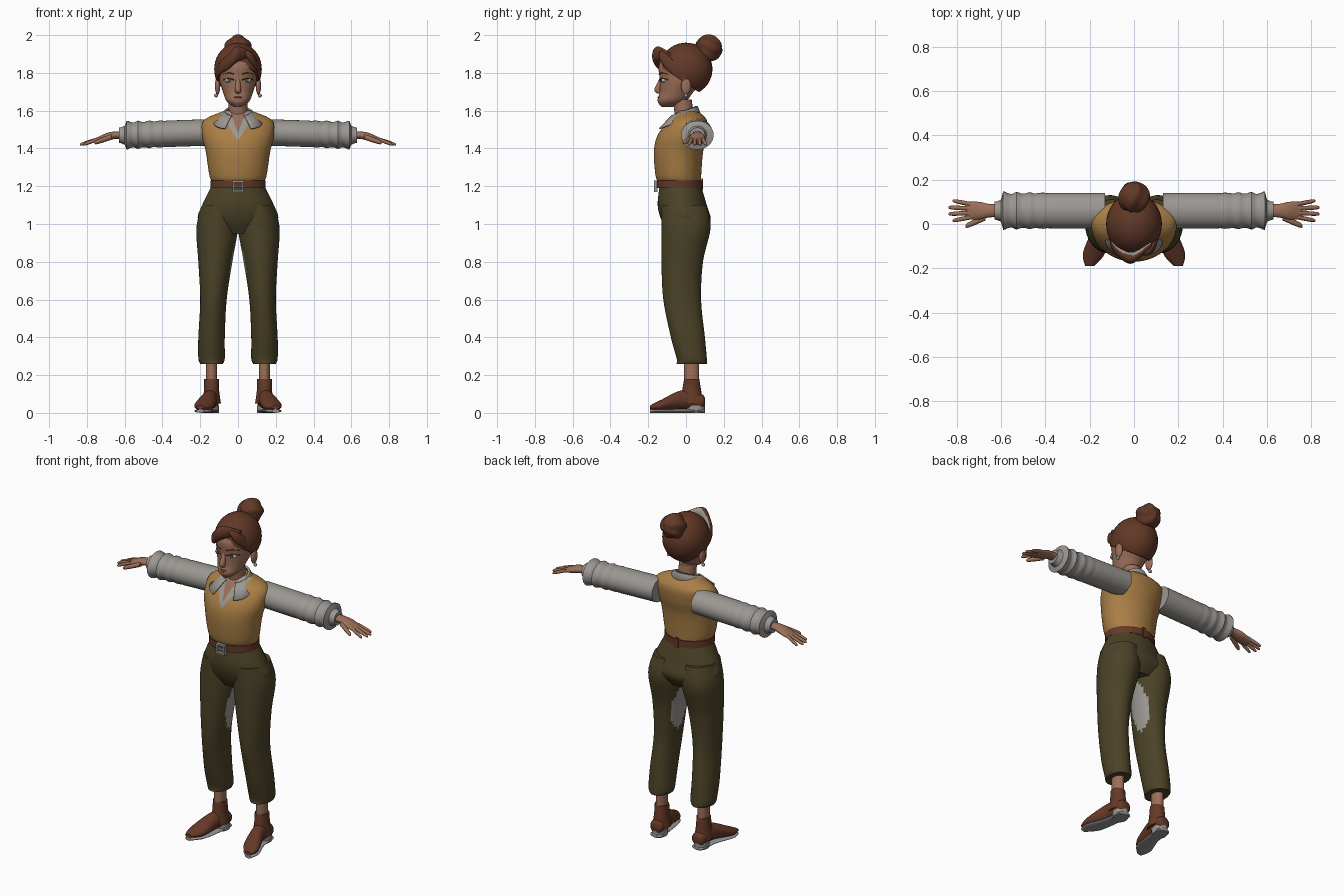
import bpy, bmesh, math
from mathutils import Vector

cube = bpy.data.objects.get("Cube")
if cube:
    bpy.data.objects.remove(cube)


def material(name, *rgb):
    m = bpy.data.materials.new(name)
    m.use_nodes = True
    m.diffuse_color = (*rgb, 1)
    m.node_tree.nodes["Principled BSDF"].inputs["Base Color"].default_value = (*rgb, 1)
    return m


SKIN = material("warm skin", .33, .16, .1)
HAIR = material("auburn hair", .12, .04, .02)
VEST = material("mustard knit", .4, .21, .06)
SHIRT = material("pale grey cloth", .33, .31, .29)
PANTS = material("olive cloth", .07, .055, .02)
LEATHER = material("brown leather", .13, .04, .02)
METAL = material("grey metal", .3, .3, .3)
EYE = material("eye white", .45, .47, .48)
IRIS = material("blue iris", .06, .12, .16)
LIPS = material("rose lips", .28, .09, .06)

X, Y, Z = Vector((1, 0, 0)), Vector((0, 1, 0)), Vector((0, 0, 1))
made = []


def finish(name, bm, materials, mirror=False):
    bmesh.ops.recalc_face_normals(bm, faces=bm.faces)
    mesh = bpy.data.meshes.new(name)
    bm.to_mesh(mesh)
    bm.free()
    for m in materials:
        mesh.materials.append(m)
    ob = bpy.data.objects.new(name, mesh)
    bpy.context.collection.objects.link(ob)
    if mirror:
        ob.modifiers.new("Mirror", 'MIRROR').use_mirror_merge = False
    made.append(ob)
    return ob


def spline(rows, steps):
    """Smooth curve through every row of numbers."""
    last = len(rows) - 1
    out = []
    for i in range(last):
        around = [rows[max(0, min(last, i + k))] for k in (-1, 0, 1, 2)]
        for s in range(steps):
            t = s / steps
            out.append([b + t / 2 * (c - a + t * (2 * a - 5 * b + 4 * c - d + t * (3 * b - a - 3 * c + d)))
                        for a, b, c, d in zip(*around)])
    return out + [list(rows[last])]


def sweep(name, rows, materials, side=X, up=Y, mirror=False, sides=32, steps=6, edit=None):
    """Join oval rings, each (x, y, z, half size along side, half size along up)."""
    bm = bmesh.new()
    rings = []
    for x, y, z, a, b in spline(rows, steps):
        angles = [math.tau * k / sides for k in range(sides)]
        rings.append([bm.verts.new(Vector((x, y, z)) + side * a * math.cos(t) + up * b * math.sin(t))
                      for t in angles])
    for low, high in zip(rings, rings[1:]):
        for k in range(sides):
            bm.faces.new((low[k], low[k - 1], high[k - 1], high[k]))
    bm.faces.new(rings[0])
    bm.faces.new(rings[-1])
    bmesh.ops.recalc_face_normals(bm, faces=bm.faces)
    bm.normal_update()
    if edit:
        edit(bm)
    return finish(name, bm, materials, mirror)


def place(bm, location, size):
    for v in bm.verts:
        v.co = Vector(location) + Vector([c * s for c, s in zip(v.co, size)])


def ball(name, location, size, mat, mirror=False, edit=None):
    bm = bmesh.new()
    bmesh.ops.create_uvsphere(bm, u_segments=32, v_segments=20, radius=1)
    place(bm, location, size)
    if edit:
        edit(bm)
    return finish(name, bm, [mat], mirror)


def box(name, location, size, mat):
    bm = bmesh.new()
    bmesh.ops.create_cube(bm, size=1)
    place(bm, location, size)
    return finish(name, bm, [mat])


def finger(name, base, tip, radius):
    """Tapered digit with a rounded end."""
    base, tip = Vector(base), Vector(tip)
    rows = [(*base.lerp(tip, t), radius * r, radius * r) for t, r in ((0, 1), (.5, 1), (.9, .8), (1, .3))]
    sweep(name, rows, [SKIN], Y, Z, mirror=True, sides=12, steps=3)


# Vest, with a V neck cut into the front
def cut_neck(bm):
    necklines = ((1, 1.44, .62), (2, 1.48, .36))
    for index, base, slope in necklines:
        for sign in (-1, 1):
            bmesh.ops.bisect_plane(bm, geom=bm.verts[:] + bm.edges[:] + bm.faces[:],
                                   plane_co=(0, 0, base), plane_no=(sign, 0, -slope))
    for f in bm.faces:
        c = f.calc_center_median()
        for index, base, slope in necklines:
            if c.y < 0 and abs(c.x) < slope * (c.z - base):
                f.material_index = index


sweep("vest", [(0, -.03, 1.22, .13, .11), (0, -.04, 1.25, .15, .12), (0, -.04, 1.38, .17, .13),
               (0, -.02, 1.47, .19, .13), (0, .01, 1.55, .18, .1), (0, .01, 1.6, .07, .05)],
      [VEST, SHIRT, SKIN], sides=48, edit=cut_neck)

# Shirt sleeves, with folds that deepen towards the cuff
sleeve = []
for i in range(24):
    x = .13 + i / 50
    fold = .03 * max(0, x - .35) * math.sin(110 * x)
    sleeve.append((x, .06, 1.49 - x / 30, .08 + fold, .07 + fold))
sleeve += [(.6, .06, 1.47, .05, .05), (.63, .06, 1.47, .04, .04)]
sweep("sleeve", sleeve, [SHIRT], Y, Z, mirror=True, steps=2)

# Folded collar, open at the throat
bm = bmesh.new()
previous = None
for k in range(-20, 21):
    turn = math.radians(8 * k)
    front = (1 - math.cos(turn)) / 2
    profile = ((.06, 1.62 - .05 * front), (.07, 1.62 - .05 * front),
               (.09 + .05 * front, 1.57 - .07 * front ** 2))
    row = [bm.verts.new((r * math.sin(turn) * (1 + front ** 4 / 2), r * math.cos(turn) - .01, z))
           for r, z in profile]
    if previous:
        for j in (0, 1):
            bm.faces.new((previous[j], previous[j + 1], row[j + 1], row[j]))
    previous = row
collar = finish("collar", bm, [SHIRT])
thickness = collar.modifiers.new("Thickness", 'SOLIDIFY')
thickness.thickness, thickness.offset = .008, 0

# Belt and buckle
sweep("belt", [(0, -.035, z, .146, .122) for z in (1.19, 1.23)], [LEATHER], sides=48, steps=1)
for sign in (-1, 1):
    box("buckle_side", (sign * .025, -.16, 1.2), (.01, .02, .06), METAL)
    box("buckle_bar", (0, -.16, 1.2 + sign * .025), (.06, .02, .01), METAL)
box("buckle_pin", (0, -.16, 1.2), (.04, .01, .01), METAL)
box("back_belt_loop", (0, .086, 1.21), (.02, .01, .06), LEATHER)


# Trousers, with a pale panel on each inner thigh
def inner_panel(bm):
    for f in bm.faces:
        c = f.calc_center_median()
        if f.normal.x < -.5 and math.hypot(c.y / .06, (c.z - .79) / .14) < 1:
            f.material_index = 1


sweep("trouser_hips", [(0, -.03, 1.2, .14, .11), (0, -.02, 1.1, .19, .13), (0, 0, 1.02, .21, .13),
                       (0, 0, .95, .12, .09)], [PANTS], sides=48)
sweep("trouser_leg", [(.14, .03, .26, .06, .08), (.14, .03, .29, .07, .08), (.14, .01, .4, .07, .09),
                      (.13, -.02, .6, .07, .1), (.12, -.02, .8, .09, .11), (.11, 0, .98, .11, .13),
                      (.1, -.01, 1.1, .09, .12)], [PANTS, SHIRT], mirror=True, sides=48, steps=10, edit=inner_panel)

# Ankles and ankle boots; the sole follows the outline of the foot
sweep("ankle", [(.14, .03, .15, .03, .04), (.14, .03, .3, .03, .04)], [SKIN], mirror=True)
sweep("boot_shaft", [(.14, .03, .05, .05, .06), (.14, .03, .12, .04, .05), (.14, .03, .18, .04, .04)],
      [LEATHER], mirror=True)
foot = [(.14, .1, .06, .02, .02), (.14, .08, .06, .04, .04), (.15, -.02, .07, .04, .05),
        (.18, -.13, .04, .05, .03), (.2, -.19, .03, .02, .01)]
sweep("boot_foot", foot, [LEATHER], X, Z, mirror=True)
sweep("boot_sole", [(x, y, .01, a, .01) for x, y, z, a, b in foot], [METAL], X, Z, mirror=True)
sweep("boot_heel", [(.14, .05, z, .04, .05) for z in (0, .04)], [METAL], mirror=True, steps=1)

# Hands: palm, four fanned fingers and thumb
sweep("palm", [(.6, .06, 1.47, .03, .02), (.65, .06, 1.47, .03, .02), (.7, .06, 1.46, .04, .02),
               (.76, .06, 1.44, .04, .01)], [SKIN], Y, Z, mirror=True)
for k, label in enumerate(("index", "middle", "ring", "little")):
    fan = k - 1.5
    finger(label + "_finger", (.74, .06 + .02 * fan, 1.45), (.84 - .01 * fan ** 2, .06 + .03 * fan, 1.42), .01)
finger("thumb", (.67, .03, 1.46), (.76, -.01, 1.43), .014)


# Neck, head and face
def face_front(x):
    return -.02 - .12 * math.sqrt(1 - (x / .1) ** 2)


sweep("neck", [(0, 0, 1.5, .06, .05), (0, -.01, 1.58, .05, .05), (0, -.02, 1.66, .05, .05)], [SKIN])
sweep("head", [(0, (front + back) / 2, z, width, (back - front) / 2) for z, front, back, width in (
    (1.62, -.13, -.07, .02), (1.65, -.15, 0, .06), (1.7, -.14, .04, .08), (1.77, -.14, .1, .1),
    (1.85, -.14, .11, .1), (1.93, -.07, .06, .05))], [SKIN], sides=48)
sweep("nose", [(0, -.13, 1.77, .01, .01), (0, -.15, 1.71, .016, .018), (0, -.14, 1.69, .01, .01)], [SKIN])
for label, height in (("upper", 1.67), ("lower", 1.66)):
    ball(label + "_lip", (0, -.14, height), (.024, .01, .006), LIPS)
ball("eye", (.048, -.115, 1.76), (.022, .017, .012), EYE, mirror=True)
ball("iris", (.048, -.13, 1.76), (.009, .005, .009), IRIS, mirror=True)
for label, height in (("upper_eyelid", 1.77), ("eyebrow", 1.8)):
    sweep(label, [(x, face_front(x), height - 8 * (x - .05) ** 2, .007, .003) for x in (.02, .05, .08)],
          [HAIR], Y, Z, mirror=True, sides=12)
ball("ear", (.108, 0, 1.73), (.014, .026, .045), SKIN, mirror=True)
ball("earring", (.116, 0, 1.68), (.01, .01, .01), METAL, mirror=True)


# Hair: cap trimmed along the hairline, rippled bun and swept fringe
def trim_hairline(bm):
    bmesh.ops.bisect_plane(bm, geom=bm.verts[:] + bm.edges[:] + bm.faces[:], plane_co=(0, -.07, 1.79),
                           plane_no=(0, -.55, -.83), clear_outer=True)
    bmesh.ops.holes_fill(bm, edges=[e for e in bm.edges if e.is_boundary])


bun = Vector((0, .12, 1.93))


def ripple(bm):
    for v in bm.verts:
        out = v.co - bun
        v.co += out * .06 * math.sin(5 * math.atan2(out.z, out.x) + 40 * out.y)


def grey_back(bm):
    for f in bm.faces:
        f.material_index = int(f.normal.y > .6)


ball("hair_cap", (0, 0, 1.82), (.126, .14, .14), HAIR, edit=trim_hairline)
ball("hair_bun", bun, (.07, .07, .07), HAIR, edit=ripple)
sweep("large_fringe", [(.08, -.09, 1.9, .01, .01), (0, -.15, 1.9, .025, .04), (-.05, -.14, 1.86, .025, .04),
                       (-.1, -.09, 1.82, .02, .03), (-.12, -.01, 1.77, .004, .01)],
      [HAIR, SHIRT], Y, Z, edit=grey_back)
sweep("small_fringe", [(.03, -.13, 1.91, .01, .01), (.07, -.12, 1.88, .02, .03), (.1, -.08, 1.84, .02, .03),
                       (.12, -.01, 1.77, .004, .01)], [HAIR], Y, Z)

# Smooth shading with kept creases
bpy.ops.object.select_all(action='DESELECT')
for ob in made:
    ob.select_set(True)
bpy.context.view_layer.objects.active = made[0]
bpy.ops.object.shade_smooth_by_angle(angle=math.radians(40))
